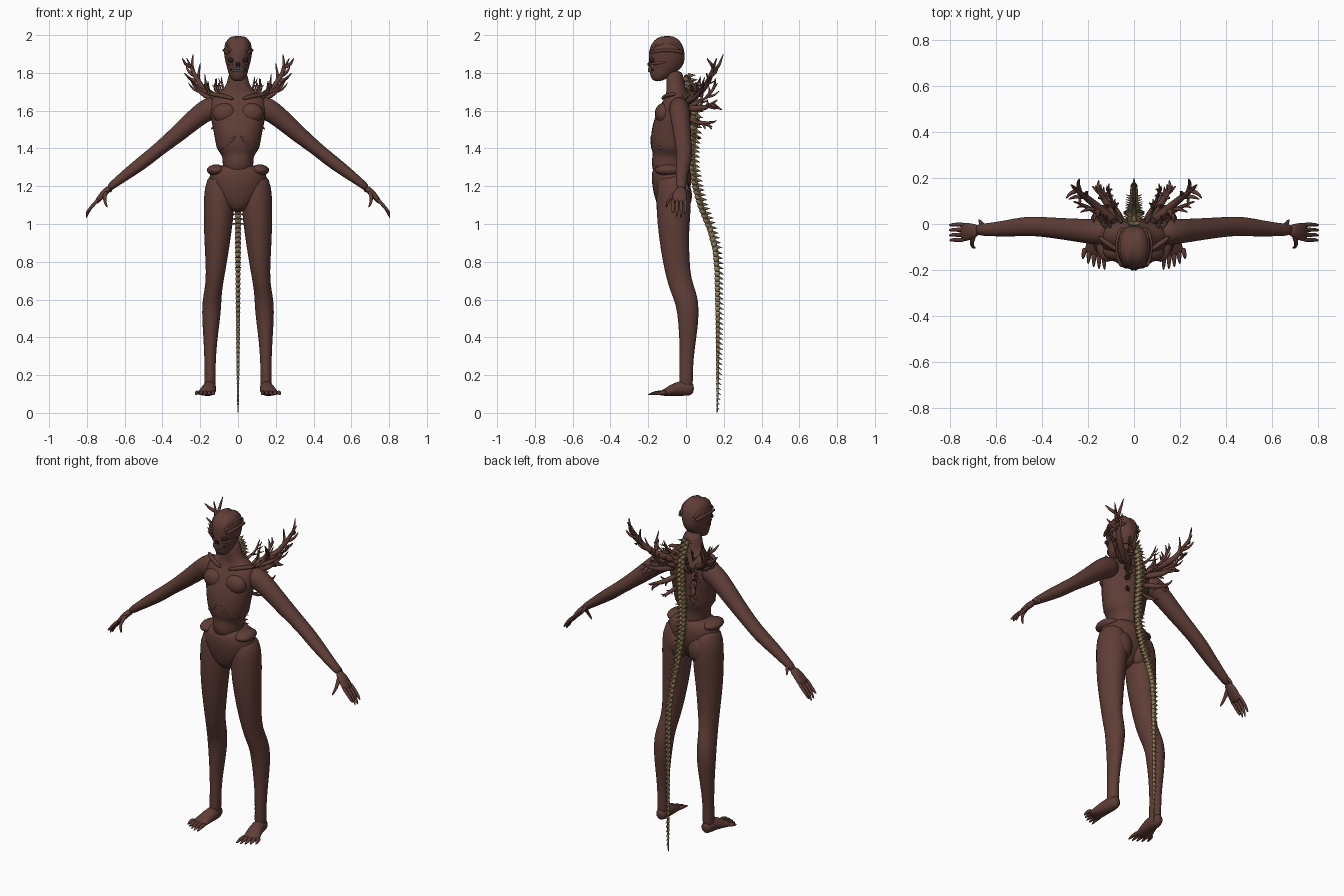
import bpy, bmesh, math, random
from mathutils import Vector, Matrix

random.seed(4)
if "Cube" in bpy.data.objects:
    bpy.data.objects.remove(bpy.data.objects["Cube"])


def material(name, rgb):
    m = bpy.data.materials.new(name)
    m.use_nodes = True
    m.diffuse_color = (*rgb, 1)
    m.node_tree.nodes["Principled BSDF"].inputs["Base Color"].default_value = (*rgb, 1)
    return m


FLESH = material("flesh brown", (0.115, 0.047, 0.037))
BONE = material("bone tan", (0.25, 0.18, 0.085))
TWIG = material("twig olive", (0.13, 0.075, 0.04))
DARK = material("socket dark", (0.03, 0.014, 0.012))
TOOTH = material("tooth grey", (0.32, 0.27, 0.2))
X, Y, Z = Vector((1, 0, 0)), Vector((0, 1, 0)), Vector((0, 0, 1))


def add_loft(bm, rings, ref=Y, flat=False, sides=16):
    """Skin elliptical rings (x, y, z, across, along ref) along their path."""
    pts = [Vector(r[:3]) for r in rings]
    loops = []
    for i, r in enumerate(rings):
        t = (pts[min(i + 1, len(pts) - 1)] - pts[max(i - 1, 0)]).normalized()
        if flat:
            t = Z
        b = (ref - t * ref.dot(t)).normalized()
        a = t.cross(b)
        ang = [2 * math.pi * k / sides for k in range(sides)]
        loops.append([bm.verts.new(pts[i] + a * math.cos(g) * r[3] + b * math.sin(g) * r[4]) for g in ang])
    for lo, hi in zip(loops, loops[1:]):
        for k in range(sides):
            n = (k + 1) % sides
            bm.faces.new((lo[k], lo[n], hi[n], hi[k]))
    bm.faces.new(loops[0][::-1])
    bm.faces.new(loops[-1])


def finish(bm, name, mats, mirror=False, subdiv=1):
    bmesh.ops.recalc_face_normals(bm, faces=bm.faces)
    for f in bm.faces:
        f.smooth = True
    me = bpy.data.meshes.new(name)
    bm.to_mesh(me)
    bm.free()
    ob = bpy.data.objects.new(name, me)
    bpy.context.collection.objects.link(ob)
    for m in mats:
        me.materials.append(m)
    if mirror:
        ob.modifiers.new("mirror", "MIRROR").use_mirror_merge = False
    if subdiv:
        s = ob.modifiers.new("smooth", "SUBSURF")
        s.levels = s.render_levels = subdiv
    return ob


def loft(name, rings, mirror=False, shape=None, mat=FLESH, **kw):
    bm = bmesh.new()
    add_loft(bm, rings, **kw)
    for v in bm.verts:
        if shape:
            shape(v.co)
    return finish(bm, name, [mat], mirror)


def tubes(name, paths, mat=FLESH, mirror=True):
    """Round tubes; each path is a list of (x, y, z, radius)."""
    bm = bmesh.new()
    for p in paths:
        add_loft(bm, [(*q, q[3]) for q in p], ref=Vector((0.3, 0.8, 0.5)), sides=8)
    return finish(bm, name, [mat], mirror)


def blobs(name, items, mat=FLESH, mirror=True):
    """Ellipsoids given as centre and radii."""
    bm = bmesh.new()
    for c, r in items:
        bmesh.ops.create_uvsphere(bm, u_segments=16, v_segments=10, radius=1,
                                  matrix=Matrix.Translation(c) @ Matrix.Diagonal((*r, 1)))
    return finish(bm, name, [mat], mirror, 0)


# Torso with neck, rib cage and narrow waist
def vertical(rows):
    return [(0, y, z, rx, ry) for z, y, rx, ry in rows]


def chest_shape(co):
    if co.y < -0.1 and abs(co.x) < 0.02 and co.z > 1.42:
        co.y += 0.012


loft("torso", vertical([
    (1.25, -.085, .085, .09), (1.33, -.09, .082, .098), (1.365, -.085, .085, .09),
    (1.39, -.085, .112, .098), (1.42, -.085, .12, .107), (1.48, -.085, .13, .11),
    (1.55, -.075, .145, .107), (1.62, -.06, .155, .09), (1.67, -.05, .145, .07),
    (1.70, -.05, .09, .06), (1.74, -.06, .056, .053), (1.82, -.065, .052, .05)]),
    shape=chest_shape, flat=True)
loft("pelvis", vertical([
    (1.06, -.085, .03, .045), (1.11, -.085, .09, .075), (1.18, -.075, .15, .103),
    (1.25, -.077, .16, .11), (1.295, -.077, .14, .10), (1.315, -.077, .10, .08)]), flat=True)
blobs("hip_crests", [((.115, -.09, 1.285), (.05, .075, .03))])
blobs("buttocks", [((.07, -.03, 1.15), (.068, .062, .09))])
tubes("collar_bones", [[(.02, -.125, 1.66, .01), (.08, -.115, 1.68, .012), (.16, -.05, 1.69, .014)]])
tubes("rib_rims", [[(.01, -.185, 1.47, .008), (.05, -.177, 1.42, .012), (.105, -.12, 1.395, .012)]])
blobs("chest_muscles", [((.07, -.12, 1.585), (.065, .045, .055))])


# Head: skull with a centre groove over the crown
def skull_shape(co):
    if abs(co.x) < 0.004 and co.z > 1.86:
        co.y += 0.008 if co.y < -0.1 else -0.008
        co.z -= 0.012


loft("head", vertical([
    (1.755, -.15, .026, .022), (1.775, -.14, .043, .048), (1.815, -.115, .056, .082),
    (1.85, -.102, .066, .097), (1.90, -.102, .077, .103), (1.94, -.102, .076, .099),
    (1.975, -.102, .062, .078), (1.998, -.1, .032, .04)]), shape=skull_shape, flat=True)


# Raised folds running over the skull
def fold(x, lift):
    path = []
    for k in range(9):
        a = math.pi * (0.06 + 0.88 * k / 8)
        path.append((x * (0.6 + 0.4 * math.sin(a)), -.102 - .086 * math.cos(a), 1.90 + lift * math.sin(a), .009))
    return path


tubes("skull_folds", [fold(.025, .088), fold(.06, .06), fold(.074, .02)])
blobs("eye_sockets", [((.034, -.178, 1.868), (.019, .016, .014))], DARK)
blobs("nose_cavity", [((.007, -.196, 1.845), (.005, .008, .011))], DARK)
tubes("cheek_bones", [[(.025, -.19, 1.845, .008), (.052, -.16, 1.85, .01), (.066, -.1, 1.86, .006)]])
tubes("jaw", [[(0, -.184, 1.79, .013), (.03, -.17, 1.79, .013), (.05, -.11, 1.81, .011)]])
blobs("mouth", [((0, -.165, 1.817), (.042, .033, .011))], DARK, False)
blobs("teeth", [((x, -.198 + x * x * 12, z), (.0035, .004, .007))
                for x in (.004, .012, .02, .028) for z in (1.823, 1.811)], TOOTH)

# Arms, hands and the small wrist spur
loft("arm", [(.10, -.04, 1.625, .06, .05), (.16, -.035, 1.61, .062, .058), (.22, -.03, 1.565, .054, .053),
             (.32, -.02, 1.475, .046, .047), (.42, -.01, 1.395, .036, .043), (.48, -.01, 1.345, .037, .043),
             (.56, -.02, 1.285, .033, .036), (.64, -.025, 1.225, .023, .028), (.69, -.025, 1.185, .02, .026)],
     mirror=True)
loft("palm", [(.675, -.025, 1.195, .018, .024), (.71, -.032, 1.165, .018, .036),
              (.738, -.035, 1.13, .015, .042), (.752, -.036, 1.11, .009, .04)], mirror=True)
fingers = []
for k, tip in enumerate((1.05, 1.03, 1.035, 1.06)):
    y = -.003 - .022 * k
    fingers.append([(.735, y, 1.135, .011), (.768, y, 1.1, .01), (.792, y, 1.07, .009), (.805, y - .003, tip, .004)])
fingers.append([(.695, -.045, 1.175, .014), (.708, -.078, 1.145, .012), (.705, -.1, 1.115, .009), (.69, -.105, 1.085, .004)])
tubes("fingers", fingers)
tubes("wrist_spur", [[(.655, -.01, 1.215, .014), (.67, .008, 1.19, .009), (.675, .02, 1.165, .003)]])

# Legs and splayed feet
loft("leg", [(.09, -.07, 1.27, .06, .07), (.1, -.067, 1.19, .082, .092), (.1, -.065, 1.08, .083, .094),
             (.108, -.066, .95, .074, .082), (.115, -.052, .8, .058, .072), (.124, -.034, .69, .046, .064),
             (.136, -.004, .62, .049, .064), (.141, .014, .54, .053, .06), (.146, .01, .4, .038, .046),
             (.148, .002, .27, .029, .035), (.148, 0, .17, .031, .038), (.148, 0, .11, .03, .034)], mirror=True)
loft("foot", [(.148, .042, .125, .018, .022), (.148, .025, .127, .032, .037), (.15, -.03, .132, .037, .043),
              (.16, -.08, .118, .044, .029), (.17, -.12, .105, .048, .016), (.175, -.14, .102, .045, .01)],
     mirror=True, ref=Z)
toes = []
for k in range(5):
    x, y = .133 + .02 * k, -.118 + .004 * k
    tip = (.128 + .024 * k, -.203 + .003 * k * k)
    toes.append([(x, y, .108, .013), ((x + tip[0]) / 2, (y + tip[1]) / 2, .108, .012), (*tip, .095, .004)])
tubes("toes", toes)

# Spine that leaves the back and hangs as a long tail
spine = [Vector((0, y, z)) for y, z in (
    (.0, 1.78), (.035, 1.7), (.045, 1.6), (.04, 1.5), (.03, 1.4), (.032, 1.3), (.05, 1.2), (.08, 1.09),
    (.125, .98), (.155, .87), (.165, .75), (.168, .5), (.168, .25), (.165, .0))]


def along(path, d):
    for a, b in zip(path, path[1:]):
        n = (b - a).length
        if d <= n:
            return a.lerp(b, d / n), (b - a).normalized()
        d -= n
    return path[-1], (path[-1] - path[-2]).normalized()


def add_cone(bm, a, b, r, tip=.001, sides=6):
    m = Matrix.Translation((a + b) / 2) @ (b - a).to_track_quat("Z", "Y").to_matrix().to_4x4()
    bmesh.ops.create_cone(bm, cap_ends=True, segments=sides, radius1=r, radius2=tip, depth=(b - a).length, matrix=m)


bm = bmesh.new()
total = sum((b - a).length for a, b in zip(spine, spine[1:]))
count = 68
for i in range(count):
    f = i / count
    p, t = along(spine, f * total)
    q = along(spine, (f + .95 / count) * total)[0]
    r = .023 * (1 - f) ** .6 + .002
    back = X.cross(t).normalized()
    back = back if back.y > 0 else -back
    add_cone(bm, p, q, r, r * .72, 10)
    add_cone(bm, p + back * r * .5, p + back * (r + .004 + .02 * (1 - f) ** .3) + t * .012, r * .6)
    if p.z > 1.0:
        for s in (-1, 1):
            add_cone(bm, p, p + X * s * r * 1.9 + back * .01 + t * .008, r * .45)
finish(bm, "spine_tail", [BONE], False, 0)


# Branching growths on the shoulder blades
def add_branch(bm, base, tip, r, twigs, paths):
    mid = base.lerp(tip, .5) + Vector((.012, .012, -.018)) * (tip - base).length * 6
    paths.append([(*base, r), (*base.lerp(mid, .5), r * .9), (*mid, r * .75), (*mid.lerp(tip, .6), r * .45), (*tip, .002)])
    length = (tip - base).length
    for k in range(twigs):
        start = mid.lerp(tip, .75 * k / twigs) if k % 3 else base.lerp(mid, .6)
        side = Vector([random.uniform(-1, 1) for _ in range(3)])
        way = ((tip - base).normalized() + side.normalized() * .9).normalized()
        add_branch(bm, start, start + way * length * random.uniform(.2, .36), r * .5, 0, paths)


growths, sprigs = [], []
for base, tip, r, n, out in (
        ((.07, .0, 1.64), (.275, .165, 1.885), .024, 8, growths),
        ((.08, .0, 1.64), (.265, .10, 1.78), .016, 5, growths),
        ((.06, .01, 1.61), (.17, .17, 1.66), .021, 7, growths),
        ((.05, .01, 1.62), (.12, .17, 1.75), .018, 6, growths),
        ((.05, .0, 1.56), (.14, .14, 1.54), .018, 6, growths),
        ((.05, .0, 1.5), (.10, .08, 1.45), .013, 4, growths),
        ((.05, .0, 1.68), (.09, .08, 1.785), .010, 4, sprigs),
        ((.10, -.02, 1.67), (.12, .04, 1.77), .009, 4, sprigs),
        ((.12, -.02, 1.66), (.17, .05, 1.75), .009, 3, sprigs)):
    add_branch(None, Vector(base), Vector(tip), r, n, out)
tubes("back_growths", growths)
tubes("shoulder_sprigs", sprigs, TWIG)
